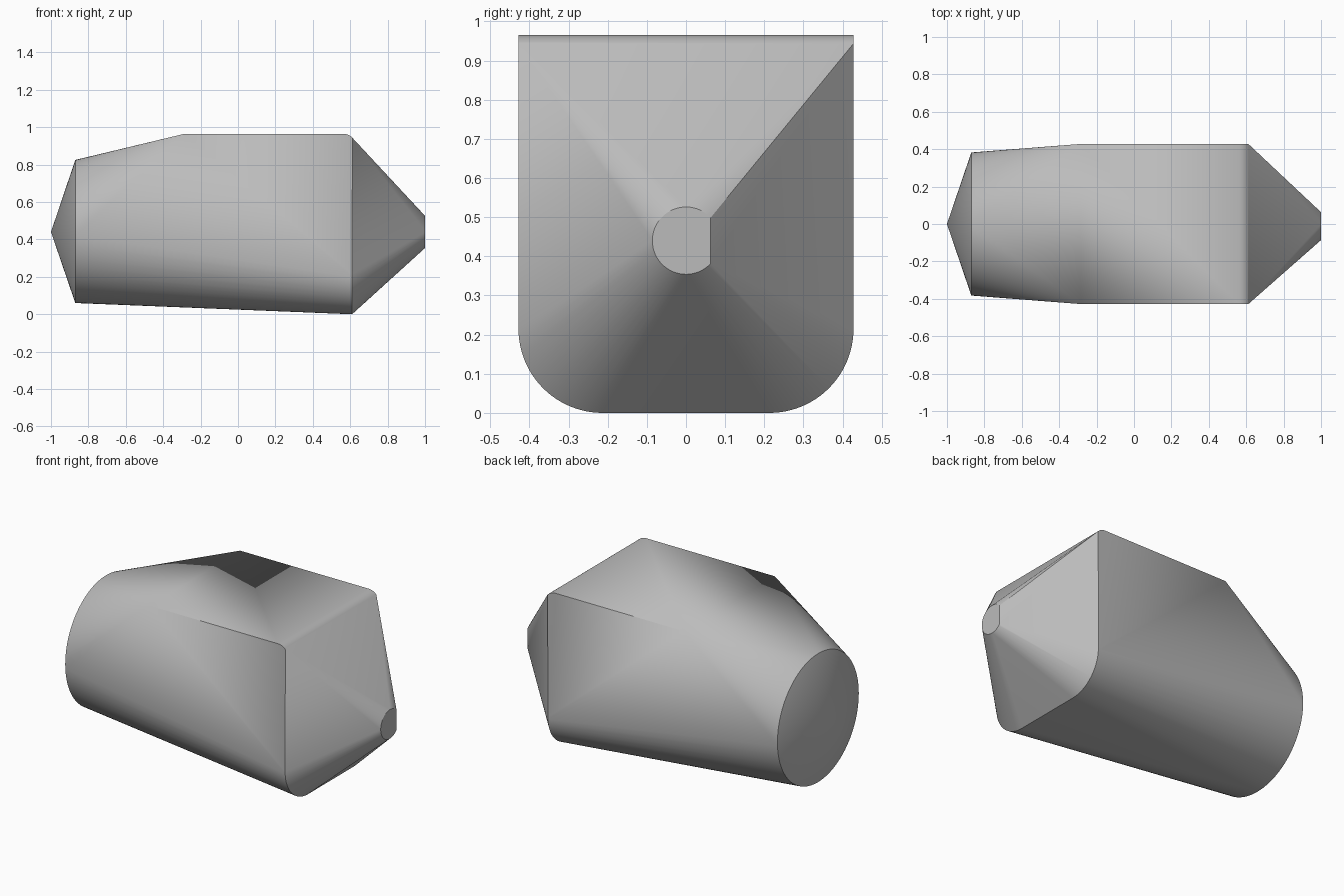
import bpy, bmesh
from math import sin, cos, pi, radians, acos

cube = bpy.data.objects.get("Cube")
if cube:
    bpy.data.objects.remove(cube, do_unlink=True)

MID = 0.44        # height of the long axis
HALF = 0.428      # half width of the body


def arc(cy, cz, r, start, end, steps):
    """Points on an arc, as pairs."""
    angles = [start + (end - start) * i / steps for i in range(steps + 1)]
    return [(cy + r * cos(a), cz + r * sin(a)) for a in angles]


points = []

# Tail: shallow cone behind a round rim
points.append((-1, 0, MID))
points += [(-0.87, y, z) for y, z in arc(0, 0.4425, 0.3825, 0, 2 * pi, 96)[:-1]]

# Body: flat top with a rounded front edge, rounded lower corners
for side in (-1, 1):
    points.append((-0.285, side * HALF, 0.965))
    points += [(x, side * HALF, z) for x, z in arc(0.561, 0.895, 0.07, pi / 2, radians(44), 8)]
    points += [(0.61, side * y, z) for y, z in arc(HALF - 0.215, 0.215, 0.215, -pi / 2, 0, 24)]

# Nose: small disc cut flat on its left side
cut = acos(0.063 / 0.086)
points += [(1, y, z) for y, z in arc(0, MID, 0.086, cut, 2 * pi - cut, 48)]

# Skin stretched over the sections
bm = bmesh.new()
for p in points:
    bm.verts.new(p)
hull = bmesh.ops.convex_hull(bm, input=bm.verts[:])
loose = {g for g in hull["geom_interior"] + hull["geom_unused"]
         if isinstance(g, bmesh.types.BMVert) and g.is_valid and not g.link_faces}
bmesh.ops.delete(bm, geom=list(loose), context="VERTS")
bmesh.ops.dissolve_limit(bm, angle_limit=radians(0.1), verts=bm.verts[:], edges=bm.edges[:])
bmesh.ops.recalc_face_normals(bm, faces=bm.faces[:])
mesh = bpy.data.meshes.new("tapered_body")
bm.to_mesh(mesh)
bm.free()

body = bpy.data.objects.new("tapered_body", mesh)
bpy.context.collection.objects.link(body)

# Plain grey finish
grey = bpy.data.materials.new("plain_grey")
grey.use_nodes = True
colour = (0.5, 0.5, 0.5, 1)
grey.diffuse_color = colour
grey.node_tree.nodes["Principled BSDF"].inputs["Base Color"].default_value = colour
mesh.materials.append(grey)

# Smooth curves, crisp rims
bpy.ops.object.select_all(action="DESELECT")
body.select_set(True)
bpy.context.view_layer.objects.active = body
bpy.ops.object.shade_smooth_by_angle(angle=radians(30))
